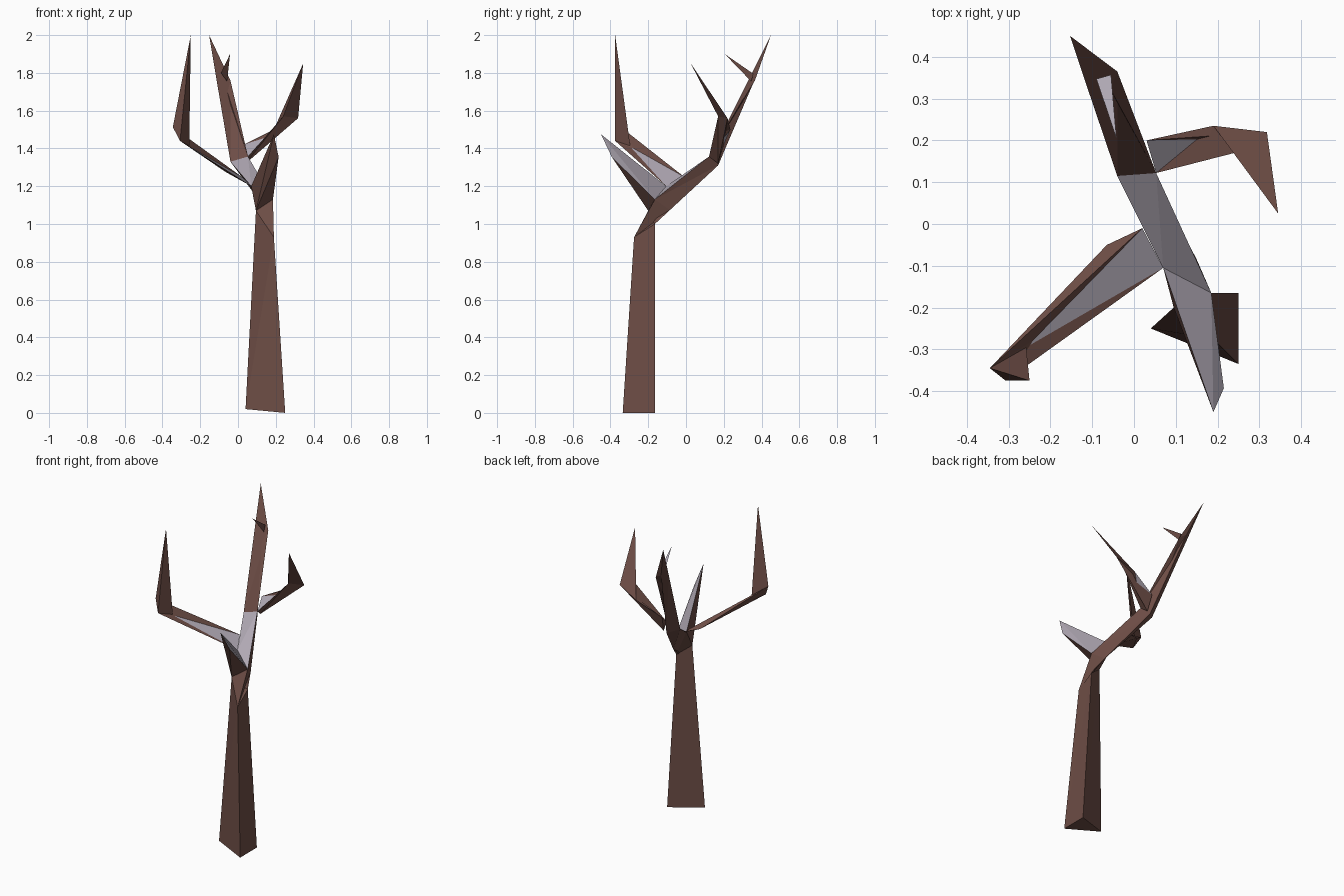
import bpy, bmesh

if "Cube" in bpy.data.objects:
    bpy.data.objects.remove(bpy.data.objects["Cube"])


def material(name, rgb):
    m = bpy.data.materials.new(name)
    m.diffuse_color = (*rgb, 1)
    m.use_nodes = True
    m.node_tree.nodes["Principled BSDF"].inputs["Base Color"].default_value = m.diffuse_color
    return m


BARK = material("brown_bark", (0.153, 0.074, 0.060))
PALE = material("pale_grey_top", (0.43, 0.39, 0.45))


def limb(name, rings, pale=()):
    """Faceted tube through three-point rings; a one-point ring ends it in a spike.
    pale lists (segment, side, triangle) facets that get the grey colour."""
    bm = bmesh.new()
    loops = [[bm.verts.new(p) for p in ring] for ring in rings]
    bm.faces.new(loops[0])
    for s, (a, b) in enumerate(zip(loops, loops[1:])):
        for i in range(3):
            j = (i + 1) % 3
            if len(b) == 1:
                tris = [(a[i], a[j], b[0])]
            else:
                tris = [(a[i], a[j], b[i]), (a[j], b[j], b[i])]
            for t, tri in enumerate(tris):
                f = bm.faces.new(tri)
                f.material_index = int((s, i, t) in pale)
    if len(loops[-1]) == 3:
        bm.faces.new(loops[-1])
    bmesh.ops.remove_doubles(bm, verts=bm.verts, dist=0.0005)
    bmesh.ops.recalc_face_normals(bm, faces=bm.faces)
    me = bpy.data.meshes.new(name)
    bm.to_mesh(me)
    bm.free()
    me.materials.append(BARK)
    me.materials.append(PALE)
    ob = bpy.data.objects.new(name, me)
    bpy.context.collection.objects.link(ob)


# shared points around the fork
fork_left = (0.07, -0.105, 1.20)
fork_right = (0.185, -0.165, 1.13)
fork_front = (0.095, -0.20, 1.07)
bend_right = (0.053, 0.122, 1.357)

# trunk, bending back and rising to the main spike
limb("trunk", [
    [(0.25, -0.165, 0.0), (0.25, -0.335, 0.0), (0.04, -0.25, 0.02)],
    [(0.185, -0.165, 1.0), (0.19, -0.275, 0.93), fork_front],
    [(0.15, -0.085, 1.074), fork_right, fork_left],
    [(0.02, 0.17, 1.31), bend_right, (-0.04, 0.115, 1.33)],
    [(-0.085, 0.375, 1.79), (-0.04, 0.365, 1.76), (-0.118, 0.345, 1.79)],
    [(-0.153, 0.45, 2.0)],
], {(2, 1, 0), (2, 1, 1)})

# left branch with upright spike
limb("left_branch", [
    [(0.02, -0.01, 1.25), fork_left, (-0.065, -0.05, 1.275)],
    [(-0.258, -0.295, 1.41), (-0.307, -0.375, 1.44), (-0.345, -0.345, 1.513)],
    [(-0.25, -0.375, 2.0)],
], {(0, 0, 0)})

# right branch with upright spike
limb("right_branch", [
    [(0.03, 0.20, 1.42), bend_right, (0.04, 0.17, 1.32)],
    [(0.19, 0.235, 1.50), (0.24, 0.17, 1.57), (0.318, 0.22, 1.56)],
    [(0.345, 0.025, 1.85)],
], {(0, 0, 0)})

# short front stub with a chisel-shaped end
stub_tip, stub_low = (0.19, -0.45, 1.475), (0.215, -0.393, 1.355)
bm_ring = [fork_left, fork_right, fork_front]


def stub():
    bm = bmesh.new()
    l, r, f, t, u = [bm.verts.new(p) for p in bm_ring + [stub_tip, stub_low]]
    for tri in [(l, r, t), (r, u, t), (l, t, f), (t, u, f), (r, f, u), (l, f, r)]:
        bm.faces.new(tri).material_index = int(tri[2] is t)
    bmesh.ops.recalc_face_normals(bm, faces=bm.faces)
    me = bpy.data.meshes.new("front_stub")
    bm.to_mesh(me)
    bm.free()
    me.materials.append(BARK)
    me.materials.append(PALE)
    bpy.context.collection.objects.link(bpy.data.objects.new("front_stub", me))


stub()

# small twig near the top
limb("twig", [
    [(-0.09, 0.347, 1.80), (-0.055, 0.357, 1.795), (-0.058, 0.345, 1.755)],
    [(-0.042, 0.205, 1.90)],
], {(0, 0, 0)})
